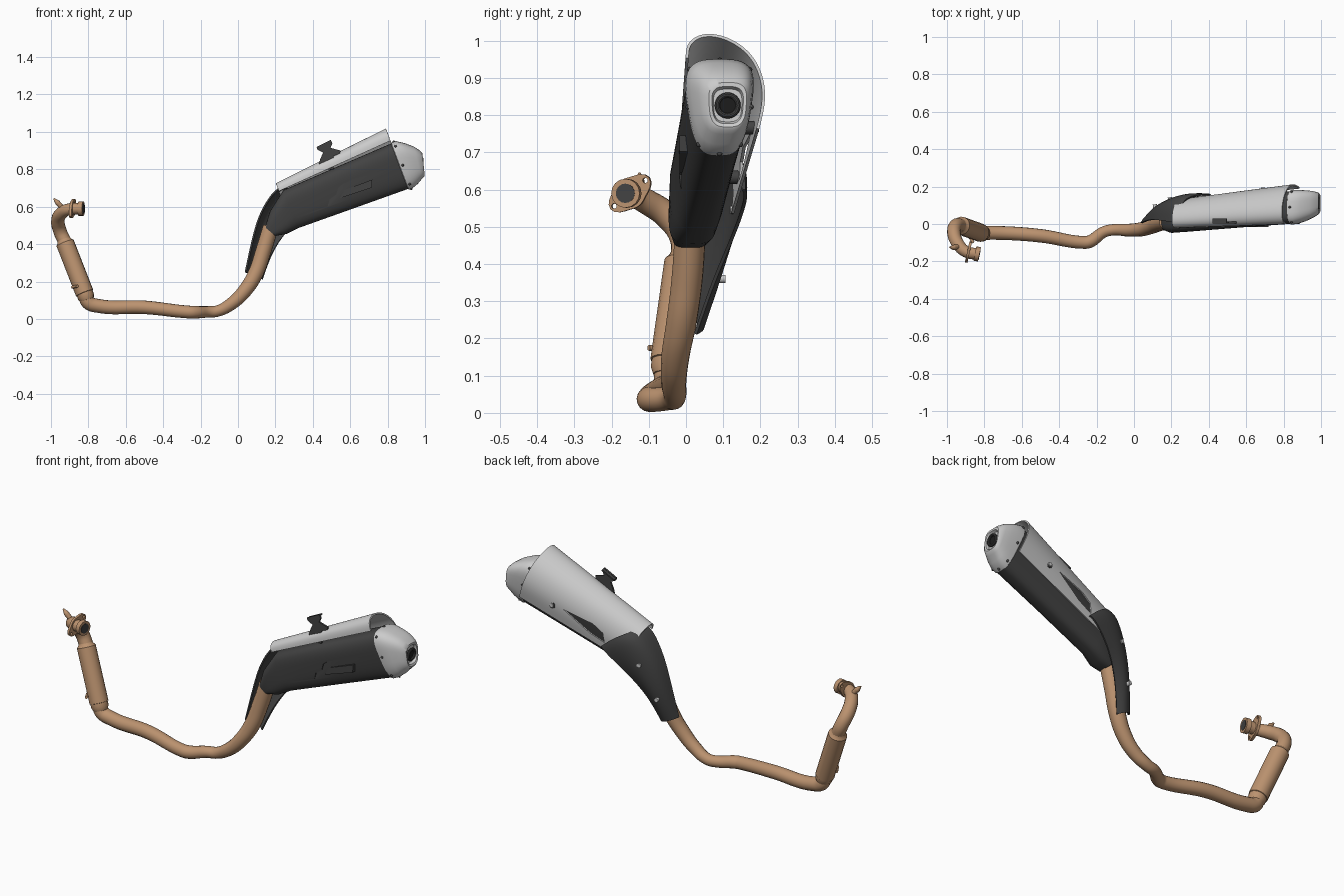
import bpy, bmesh, math
from mathutils import Vector

if "Cube" in bpy.data.objects:
    bpy.data.objects.remove(bpy.data.objects["Cube"])


def material(name, c):
    m = bpy.data.materials.new(name)
    m.diffuse_color = (*c, 1)
    m.use_nodes = True
    m.node_tree.nodes["Principled BSDF"].inputs["Base Color"].default_value = m.diffuse_color
    return m


COPPER = material("copper", (0.50, 0.29, 0.16))
DARK = material("dark", (0.055, 0.055, 0.055))
BLACK = material("black", (0.012, 0.012, 0.012))
SILVER = material("silver", (0.52, 0.52, 0.52))


def finish(o, mat, angle=35):
    bpy.ops.object.select_all(action='DESELECT')
    o.select_set(True)
    bpy.context.view_layer.objects.active = o
    bpy.ops.object.convert(target='MESH')
    o = bpy.context.object
    if mat:
        o.data.materials.clear()
        o.data.materials.append(mat)
    bpy.ops.object.shade_smooth_by_angle(angle=math.radians(angle))
    return o


def mesh_obj(name, verts, faces):
    me = bpy.data.meshes.new(name)
    me.from_pydata([tuple(v) for v in verts], [], faces)
    bm = bmesh.new()
    bm.from_mesh(me)
    bmesh.ops.recalc_face_normals(bm, faces=bm.faces)
    bm.to_mesh(me)
    bm.free()
    o = bpy.data.objects.new(name, me)
    bpy.context.collection.objects.link(o)
    return o


def tube(name, pts, mat, kind='BEZIER'):
    """Round tube through (x, y, z, radius) points."""
    cu = bpy.data.curves.new(name, 'CURVE')
    cu.dimensions = '3D'
    cu.bevel_depth, cu.bevel_resolution, cu.resolution_u = 1, 6, 8
    cu.use_fill_caps = True
    s = cu.splines.new(kind)
    arr = s.bezier_points if kind == 'BEZIER' else s.points
    arr.add(len(pts) - 1)
    for p, (x, y, z, r) in zip(arr, pts):
        p.co = (x, y, z) if kind == 'BEZIER' else (x, y, z, 1)
        p.radius = r
        if kind == 'BEZIER':
            p.handle_left_type = p.handle_right_type = 'AUTO'
    o = bpy.data.objects.new(name, cu)
    bpy.context.collection.objects.link(o)
    return finish(o, mat)


def rod(name, a, b, r, mat):
    return tube(name, [(*a, r), (*b, r)], mat, 'POLY')


def section(x, y, z, w, h, deg, taper, n=48, power=3.2):
    """Rounded-square ring, narrower at the bottom, tilted in the xz plane."""
    a, out = math.radians(deg), []
    for i in range(n):
        t = 2 * math.pi * i / n
        c, s = math.cos(t), math.sin(t)
        v = math.copysign(abs(s) ** (2 / power), s)
        u = math.copysign(abs(c) ** (2 / power), c) * (1 - taper * (1 - v) / 2)
        out.append((x - h * v * math.sin(a), y + w * u, z + h * v * math.cos(a)))
    return out


def loft(name, stations, n=48):
    verts = [p for s in stations for p in section(*s, n=n)]
    k = len(stations)
    faces = [(i * n + j, i * n + (j + 1) % n, (i + 1) * n + (j + 1) % n, (i + 1) * n + j)
             for i in range(k - 1) for j in range(n)]
    faces += [tuple(range(n)), tuple(range((k - 1) * n, k * n))]
    return mesh_obj(name, verts, faces)


def sheet(name, rows, thick):
    """Smooth thin panel through a small grid of points."""
    m = len(rows[0])
    faces = [(i * m + j, i * m + j + 1, (i + 1) * m + j + 1, (i + 1) * m + j)
             for i in range(len(rows) - 1) for j in range(m - 1)]
    o = mesh_obj(name, [p for r in rows for p in r], faces)
    s = o.modifiers.new("smooth", 'SUBSURF')
    s.levels = s.render_levels = 3
    s.boundary_smooth = 'PRESERVE_CORNERS'
    t = o.modifiers.new("thick", 'SOLIDIFY')
    t.thickness, t.offset = thick, 0
    return o


def prism(name, xz, y0, y1):
    n = len(xz)
    verts = [(x, y, z) for y in (y0, y1) for x, z in xz]
    faces = [tuple(range(n)), tuple(range(n, 2 * n))]
    faces += [(i, (i + 1) % n, n + (i + 1) % n, n + i) for i in range(n)]
    return mesh_obj(name, verts, faces)


def cut(o, cutter):
    b = o.modifiers.new("cut", 'BOOLEAN')
    b.operation, b.object, b.solver = 'DIFFERENCE', cutter, 'EXACT'
    cutter.hide_render = True


# Header elbow, catalyst canister and long pipe
tube("header_elbow", [(-.83, -.162, .59, .031), (-.90, -.147, .587, .031), (-.942, -.105, .567, .034),
                      (-.963, -.045, .525, .036), (-.952, -.008, .47, .036), (-.92, -.008, .40, .036)], COPPER)
top, bot = Vector((-.928, -.008, .415)), Vector((-.812, -.05, .118))
prof = [(-.03, .036), (0, .040), (.03, .049), (.93, .049), (.935, .045), (1, .045), (1.06, .036)]
tube("catalyst_canister", [(*top.lerp(bot, t), r) for t, r in prof], COPPER, 'POLY')
tube("main_pipe", [(-.82, -.05, .13, .036), (-.80, -.048, .088, .038), (-.75, -.047, .07, .037),
                   (-.5, -.063, .062, .036), (-.28, -.098, .038, .034), (-.24, -.095, .036, .034),
                   (-.16, -.042, .038, .030), (-.11, -.031, .042, .030), (-.03, -.033, .085, .034),
                   (.04, -.028, .155, .038), (.095, -.012, .245, .041), (.135, .003, .36, .042),
                   (.175, .012, .49, .042)], COPPER)

# Engine flange with two ears, collar and sensor tab
ax = Vector((1, -.22, 0)).normalized()
c = Vector((-.885, -.150, .59))
side = Vector((.22, 1, 0)).normalized()
ring = []
for i in range(32):
    t = 2 * math.pi * i / 32
    r = .042 + .026 * abs(math.cos(t)) ** 6
    ring.append(side * (r * math.cos(t + .68)) + Vector((0, 0, r * math.sin(t + .68))))
verts = [c + p + ax * d for d in (-.007, .007) for p in ring]
fl = mesh_obj("flange_plate", verts, [tuple(range(32)), tuple(range(32, 64))] +
              [(i, (i + 1) % 32, 32 + (i + 1) % 32, 32 + i) for i in range(32)])
for s in (-1, 1):
    p = c + (side * math.cos(.68) + Vector((0, 0, math.sin(.68)))) * .055 * s
    h = rod("ear_hole", p - ax * .03, p + ax * .03, .007, None)
    cut(fl, h)
finish(fl, COPPER)
rod("flange_collar", c + ax * .035, c + ax * .06, .039, COPPER)
rod("flange_bore", c + ax * .05, c + ax * .062, .026, DARK)
tube("sensor_tab", [(-.985, -.125, .643, .004), (-.965, -.125, .622, .014),
                    (-.945, -.122, .600, .013), (-.925, -.12, .58, .008)], COPPER)
rod("canister_sensor", (-.885, -.055, .17), (-.86, -.10, .175), .008, COPPER)

# Muffler body with a pressed pocket on the front side
body = loft("muffler_body", [(.172, .012, .467, .046, .036, 50, 0), (.215, .018, .515, .068, .075, 36, .1),
                             (.282, .033, .587, .085, .109, 21, .3), (.58, .062, .705, .093, .120, 20.5, .38),
                             (.878, .090, .822, .101, .130, 20.5, .4)])
pocket = prism("pocket_cutter", [(.48, .605), (.50, .592), (.73, .668), (.745, .69), (.745, .765),
                                 (.72, .783), (.56, .722), (.535, .70), (.525, .665), (.49, .64)], -.2, -.012)
cut(body, pocket)
finish(body, DARK)
prism_panel = prism("pocket_panel", [(.545, .645), (.715, .702), (.718, .745), (.57, .69)], -.017, .02)
finish(prism_panel, DARK)

# End cap, outlet and rivets
cap = loft("end_cap", [(.862, .089, .816, .098, .126, 20.5, .38), (.866, .089, .817, .105, .135, 20.5, .38),
                       (.89, .091, .826, .104, .133, 20.5, .36), (.925, .097, .831, .094, .115, 18, .32),
                       (.962, .105, .835, .079, .089, 14, .26), (.983, .109, .831, .066, .072, 10, .2),
                       (.992, .112, .828, .054, .060, 6, .15), (.990, .112, .827, .045, .050, 4, .15),
                       (.976, .112, .826, .040, .044, 3, .1)])
finish(cap, SILVER, 40)
bpy.ops.mesh.primitive_torus_add(location=(.986, .112, .826), rotation=(0, math.pi / 2, 0), major_radius=.028,
                                 minor_radius=.007, major_segments=32, minor_segments=10)
bpy.context.object.name = "outlet_ring"
finish(bpy.context.object, DARK)
rod("outlet_hole", (.95, .112, .826), (.983, .112, .826), .027, BLACK)
for i, p in enumerate(section(.88, .0905, .822, .104, .134, 20.5, .37, n=8)):
    bpy.ops.mesh.primitive_uv_sphere_add(segments=12, ring_count=8, radius=.007, location=p)
    bpy.context.object.name = "cap_rivet"
    finish(bpy.context.object, DARK)

# Silver cover wrapping the top and back of the muffler
S0 = [(-.047, .112), (-.045, .138), (-.02, .156), (.02, .152), (.065, .128), (.092, .08), (.103, .02), (.095, -.045)]
S1 = [(-.087, .142), (-.086, .185), (-.045, .213), (.02, .203), (.084, .157), (.115, .09), (.122, .02), (.103, -.06)]
A = math.radians(20.5)


def cover_pt(f, y, v):
    cx, cy, cz = .258 + .607 * f, .03 + .06 * f, .578 + .242 * f
    return (cx - v * math.sin(A), cy + y, cz + v * math.cos(A))


rows = [[cover_pt(f, a[0] + (b[0] - a[0]) * f, a[1] + (b[1] - a[1]) * f) for a, b in zip(S0, S1)]
        for f in (0, .03, .35, .7, .96, 1)]
cover = sheet("muffler_cover", rows, .008)
slot = [cover_pt(f, 0, v) for f, v in ((.22, -.012), (.26, .035), (.36, .05), (.62, .03), (.36, -.008))]
slot_cutter = prism("slot_cutter", [(p[0], p[2]) for p in slot], .12, .3)
cut(cover, slot_cutter)
finish(cover, SILVER)
for f in (.17, .72):
    y = .100 + .018 * f
    rod("cover_washer", cover_pt(f, y - .06, .015), cover_pt(f, y + .004, .015), .018, DARK)
    rod("cover_bolt", cover_pt(f, y, .015), cover_pt(f, y + .010, .015), .011, SILVER)

# Dark heat shield beside the rising pipe
shield = sheet("heat_shield", [
    [(.04, .005, .25), (.055, .035, .243), (.10, .05, .225), (.13, .025, .212)],
    [(.072, .02, .40), (.08, .07, .39), (.13, .105, .375), (.18, .075, .36)],
    [(.112, .025, .56), (.125, .10, .56), (.20, .145, .53), (.265, .13, .48)],
    [(.195, .01, .69), (.20, .13, .69), (.28, .168, .655), (.38, .165, .58)],
    [(.25, .01, .71), (.25, .125, .705), (.33, .155, .67), (.41, .155, .60)]], .009)
finish(shield, DARK)
for p in ((.115, .08, .36), (.195, .118, .545)):
    rod("shield_bolt", p, (p[0] - .004, p[1] + .025, p[2]), .011, SILVER)

# Mounting bracket above the muffler
br = prism("mount_bracket", [(.425, .80), (.44, .855), (.455, .89), (.425, .905), (.42, .92), (.495, .957),
                             (.505, .94), (.495, .915), (.53, .905), (.548, .90), (.545, .885), (.51, .87),
                             (.51, .80)], .003, .013)
finish(br, DARK)
finish(prism("bracket_lip", [(.42, .918), (.495, .955), (.498, .948), (.423, .911)], .003, .03), DARK)

# Remove the cutters
for o in [o for o in bpy.data.objects if "cutter" in o.name or "ear_hole" in o.name]:
    bpy.data.objects.remove(o)
